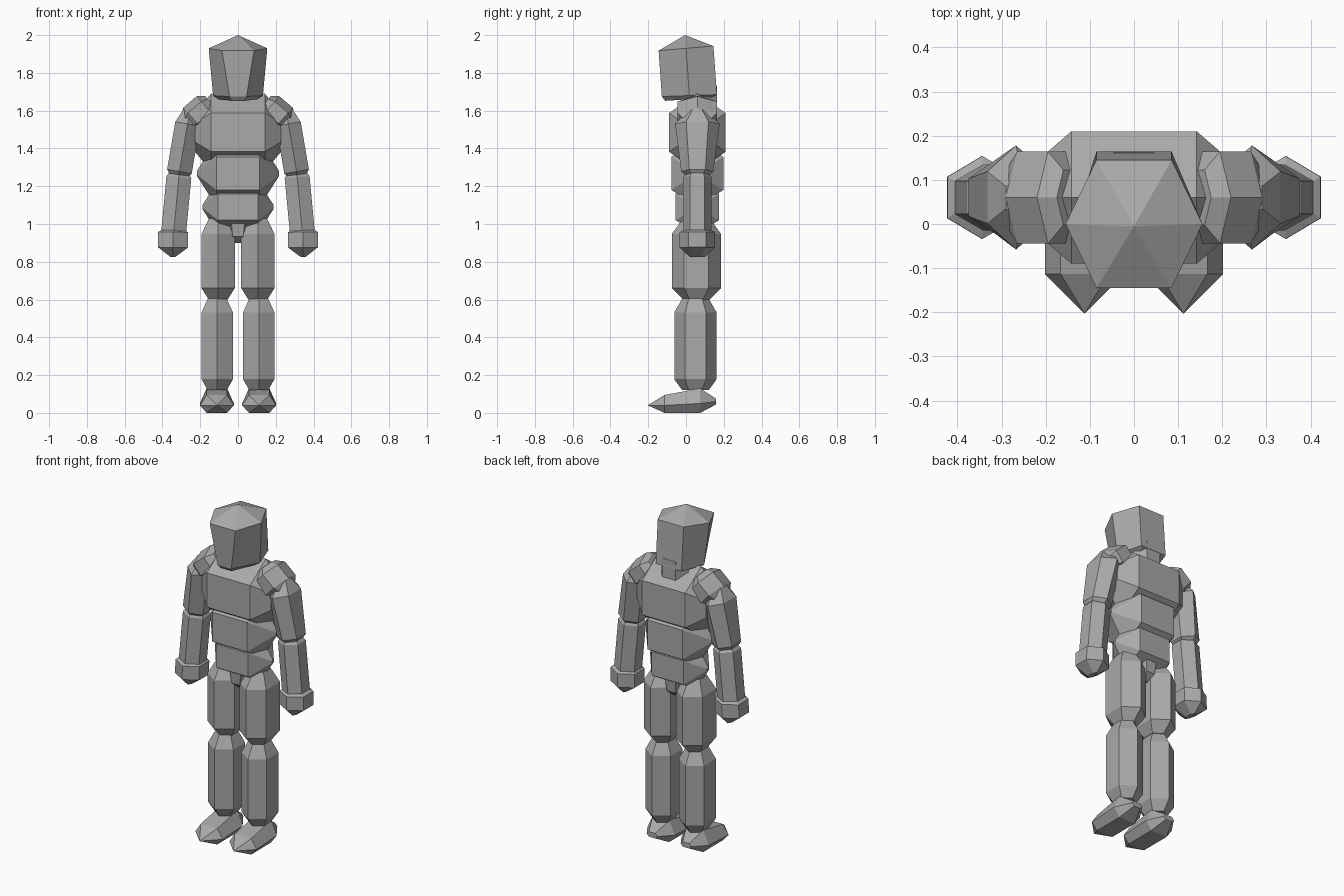
import bpy, bmesh, math
from mathutils import Vector

cube = bpy.data.objects.get("Cube")
if cube:
    bpy.data.objects.remove(cube, do_unlink=True)

grey = bpy.data.materials.new("plain grey")
grey.use_nodes = True
tone = (0.4, 0.4, 0.4, 1)
grey.diffuse_color = tone
grey.node_tree.nodes["Principled BSDF"].inputs["Base Color"].default_value = tone

X, Y, Z = Vector((1, 0, 0)), Vector((0, 1, 0)), Vector((0, 0, 1))


def loft(name, rings):
    """Skin a row of six-sided rings, each a list of points, and cap both ends."""
    bm = bmesh.new()
    loops = [[bm.verts.new(p) for p in ring] for ring in rings]
    for a, b in zip(loops, loops[1:]):
        for i in range(6):
            j = (i + 1) % 6
            bm.faces.new((a[i], a[j], b[j], b[i]))
    bm.faces.new(loops[0])
    bm.faces.new(loops[-1])
    bmesh.ops.remove_doubles(bm, verts=bm.verts, dist=0.0005)
    bmesh.ops.recalc_face_normals(bm, faces=bm.faces)
    mesh = bpy.data.meshes.new(name)
    bm.to_mesh(mesh)
    bm.free()
    mesh.materials.append(grey)
    obj = bpy.data.objects.new(name, mesh)
    bpy.context.collection.objects.link(obj)
    return obj


def hexagon(center, corner, flat, scale=1):
    """Six points: corners lie along 'corner', flat sides face 'flat'."""
    c = Vector(center)
    return [c + scale * (corner * math.cos(k * math.pi / 3)
                         + flat * math.sin(k * math.pi / 3) / math.sin(math.pi / 3))
            for k in range(6)]


def block(name, z, height, depth, half, tip, tip_scale):
    """Torso segment: a hexagonal bar across x with tapered ends."""
    loft(name, [hexagon((x, 0.06, z), Z * height, Y * depth, s)
                for x, s in ((-tip, tip_scale), (-half, 1), (half, 1), (tip, tip_scale))])


def limb(name, top, bottom, rings, side):
    """Limb segment; rings give (position, half width, half depth)."""
    a, b = Vector(top), Vector(bottom)
    axis = (b - a).normalized()
    flat = axis.cross(Y).normalized()
    obj = loft(name, [hexagon(a.lerp(b, t), Y * d, flat * w) for t, w, d in rings])
    obj.scale.x = side


# Torso
block("chest", 1.485, 0.205, 0.15, 0.142, 0.228, 0.5)
block("waist", 1.268, 0.175, 0.138, 0.115, 0.217, 0.08)
block("hips", 1.09, 0.14, 0.115, 0.105, 0.188, 0.08)
loft("pelvis", [hexagon((0, 0.06, z), X * w, Y * d)
                for z, w, d in ((0.9, 0.03, 0.04), (0.935, 0.055, 0.08), (1.03, 0.075, 0.09))])

# Head and neck
loft("neck", [hexagon((0, 0.105, z), X * 0.09, Y * 0.058) for z in (1.6, 1.73)])


def head_ring(y, z, side, front, back, depth, tilt):
    return [Vector((x, y + s * depth, z + s * tilt)) for x, s in
            ((side, 0), (back, 1), (-back, 1), (-side, 0), (-front, -1), (front, -1))]


loft("head", [head_ring(-0.005, 2.0, 0, 0, 0, 0, 0),
              head_ring(0.0, 1.93, 0.155, 0.085, 0.085, 0.145, 0.012),
              head_ring(0.018, 1.68, 0.132, 0.045, 0.085, 0.146, 0.005),
              head_ring(0.01, 1.66, 0.1, 0.035, 0.065, 0.12, 0.008)])

for side, word in ((1, "left"), (-1, "right")):
    # Shoulder pad, its ridge pointing up and outwards
    out = Vector((0.66, 0, 0.75)) * 0.075
    pad = loft(word + "_shoulder", [hexagon((x, 0.06, z), out, Y * 0.104, s) for x, z, s in
                                    ((0.145, 1.645, 0.6), (0.17, 1.62, 1),
                                     (0.24, 1.56, 1), (0.275, 1.53, 0.6))])
    pad.scale.x = side

    # Arm
    limb(word + "_upper_arm", (0.255, 0.06, 1.6), (0.315, 0.06, 1.25),
         ((0, 0.035, 0.05), (0.2, 0.066, 0.118), (0.92, 0.066, 0.085), (1, 0.045, 0.055)), side)
    limb(word + "_forearm", (0.31, 0.06, 1.28), (0.343, 0.06, 0.93),
         ((0, 0.045, 0.05), (0.09, 0.066, 0.075), (0.9, 0.066, 0.075), (1, 0.045, 0.05)), side)
    limb(word + "_hand", (0.343, 0.06, 0.975), (0.345, 0.06, 0.825),
         ((0, 0.05, 0.055), (0.12, 0.079, 0.094), (0.66, 0.079, 0.094), (1, 0.012, 0.04)), side)

    # Leg
    limb(word + "_thigh", (0.105, 0.055, 1.03), (0.105, 0.055, 0.6),
         ((0, 0.048, 0.07), (0.19, 0.088, 0.13), (0.86, 0.088, 0.13), (1, 0.05, 0.07)), side)
    limb(word + "_calf", (0.11, 0.05, 0.605), (0.11, 0.05, 0.12),
         ((0, 0.05, 0.07), (0.15, 0.083, 0.112), (0.88, 0.083, 0.112), (1, 0.05, 0.07)), side)

    # Foot, a wedge pointing forwards
    rings = []
    for y, w, low, mid, high in ((-0.203, 0, 0.04, 0.04, 0.04), (-0.113, 0.09, 0, 0.04, 0.095),
                                 (0.075, 0.09, 0, 0.05, 0.13), (0.16, 0.035, 0.045, 0.06, 0.075)):
        rings.append([Vector((0.112 + w * k, y, z)) for k, z in
                      ((1, mid), (0.6, high), (-0.6, high), (-1, mid), (-0.6, low), (0.6, low))])
    loft(word + "_foot", rings).scale.x = side
